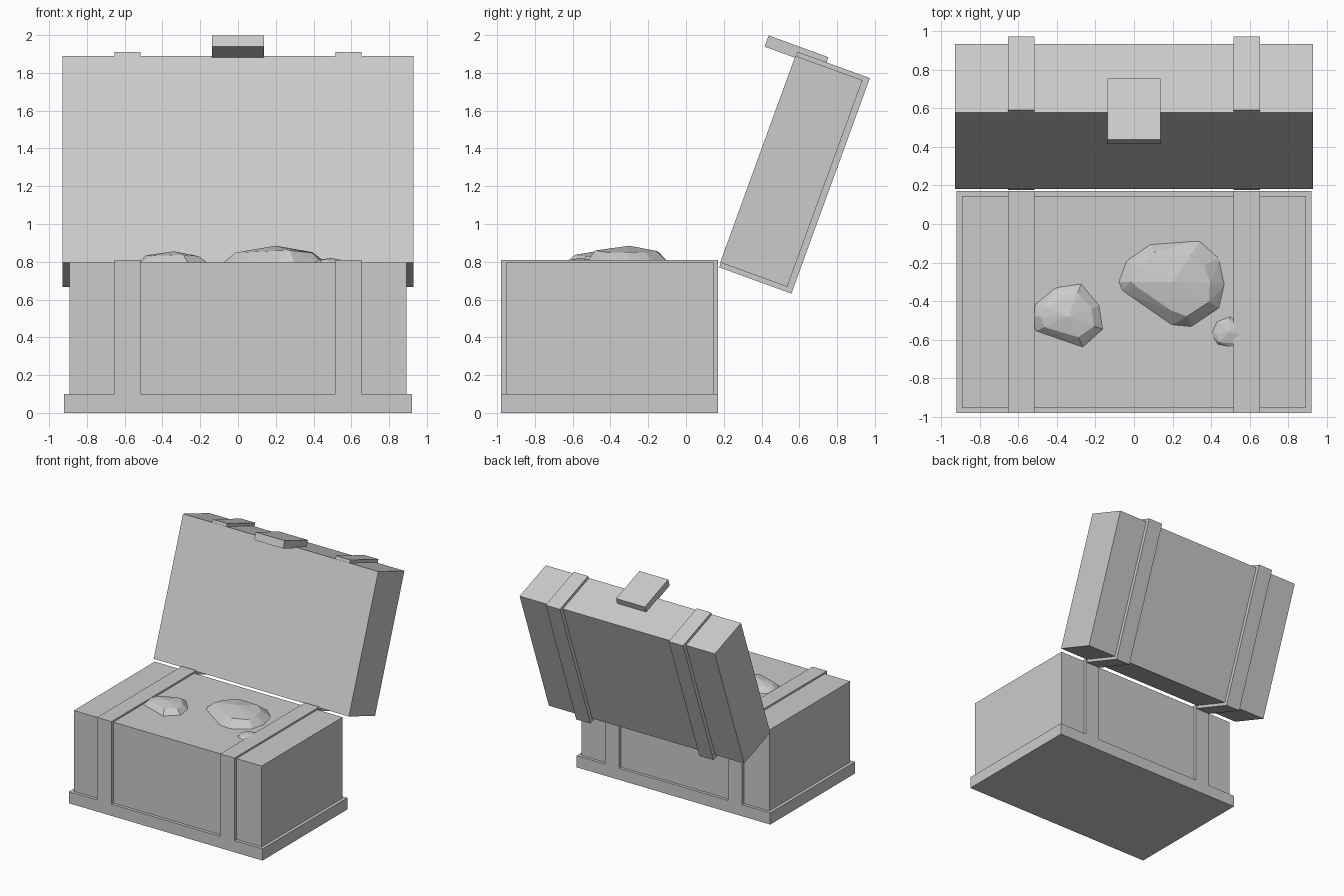
import bpy, bmesh, math, random
from mathutils import Matrix, Vector

if "Cube" in bpy.data.objects:
    bpy.data.objects.remove(bpy.data.objects["Cube"])

random.seed(4)
# lid frame: origin at the hinge edge, local z runs up the opened lid, local y through its thickness
LID = Matrix.Translation((0, 0.172, 0.772)) @ Matrix.Rotation(math.radians(-20), 4, 'X')


def finish(name, bm, matrix=None):
    bmesh.ops.recalc_face_normals(bm, faces=bm.faces)
    mesh = bpy.data.meshes.new(name)
    bm.to_mesh(mesh)
    bm.free()
    obj = bpy.data.objects.new(name, mesh)
    if matrix:
        obj.matrix_world = matrix
    bpy.context.collection.objects.link(obj)
    return obj


def box(name, x, y, z, matrix=None):
    bm = bmesh.new()
    bmesh.ops.create_cube(bm, size=1)
    for v in bm.verts:
        for i, (lo, hi) in enumerate((x, y, z)):
            v.co[i] = lo if v.co[i] < 0 else hi
    return finish(name, bm, matrix)


def rock(name, outline, peak):
    # faceted stone: hull of the outline, a higher inner ring and a peak
    base, top = 0.785, Vector(peak)
    h = top.z - base
    bm = bmesh.new()
    bm.verts.new(top)
    for i, (x, y) in enumerate(outline):
        p = Vector((x, y, base))
        bm.verts.new(p)
        bm.verts.new(p - Vector((0, 0, 0.05)) + (Vector((top.x, top.y, base)) - p) * 0.15)
        q = p.lerp(Vector((top.x, top.y, base)), 0.3 + random.uniform(-0.08, 0.08))
        q.z = base + h * random.uniform(0.62, 0.76)
        bm.verts.new(q)
    res = bmesh.ops.convex_hull(bm, input=bm.verts)
    loose = [v for v in bm.verts if not v.link_faces]
    bmesh.ops.delete(bm, geom=loose, context='VERTS')
    return finish(name, bm)


# chest body
box("plinth", (-0.92, 0.92), (-0.98, 0.17), (0, 0.1))
box("chest_body", (-0.893, 0.893), (-0.953, 0.145), (0.1, 0.795))

# lid and latch
box("lid", (-0.928, 0.928), (0, 0.378), (0.026, 1.19), LID)
box("latch", (-0.137, 0.137), (-0.17, 0.167), (1.18, 1.243), LID)

# straps around body and lid
for side, x in (("left", (-0.653, -0.517)), ("right", (0.517, 0.653))):
    box(side + "_body_strap", x, (-0.98, 0.17), (0.1, 0.81))
    box(side + "_lid_strap", x, (0.004, 0.411), (0, 1.214), LID)

# stones poking out of the filling
rock("large_stone", [(-.09, -.30), (-.05, -.19), (.08, -.10), (.35, -.08), (.45, -.17),
                     (.48, -.31), (.45, -.44), (.30, -.54), (.19, -.53), (-.07, -.35)],
     (.2, -.30, .885))
rock("medium_stone", [(-.54, -.48), (-.52, -.41), (-.41, -.32), (-.27, -.30), (-.17, -.42),
                      (-.15, -.55), (-.26, -.65), (-.52, -.56)], (-.34, -.48, .855))
rock("small_stone", [(.39, -.57), (.42, -.50), (.50, -.47), (.57, -.52), (.58, -.58),
                     (.53, -.65), (.43, -.63)], (.49, -.56, .82))
